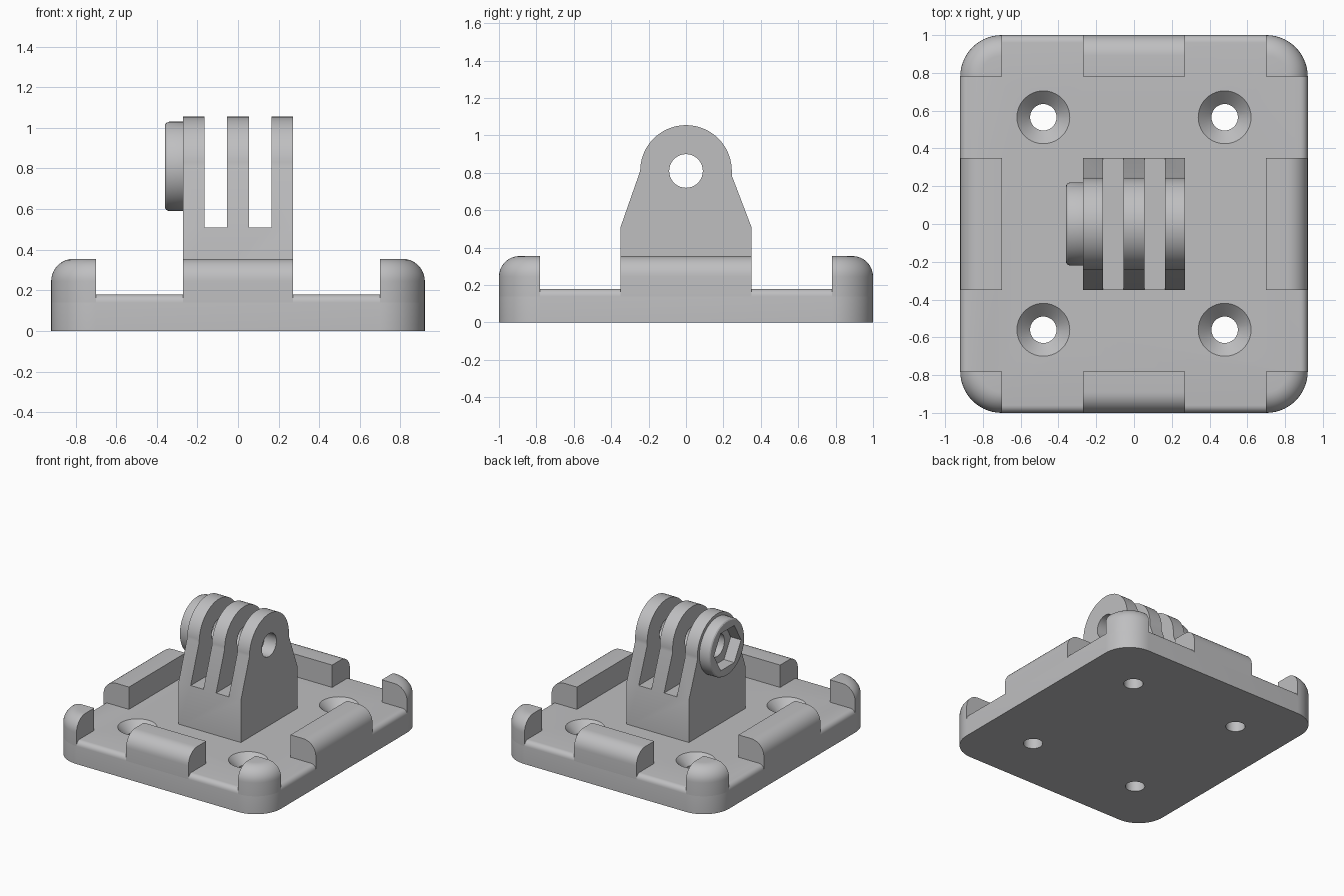
import bpy, bmesh, math
from mathutils import Matrix, Vector

if "Cube" in bpy.data.objects:
    bpy.data.objects.remove(bpy.data.objects["Cube"])

grey = bpy.data.materials.new("light_grey")
grey.diffuse_color = (0.52, 0.52, 0.53, 1)
grey.use_nodes = True
grey.node_tree.nodes["Principled BSDF"].inputs["Base Color"].default_value = grey.diffuse_color

HX, HY, R = 0.92, 1.0, 0.22      # plate half sizes and corner radius
LOW, HIGH = 0.18, 0.355          # plate and tab heights
PIVOT = 0.81                     # bolt height


def make(name, bm):
    bmesh.ops.remove_doubles(bm, verts=bm.verts, dist=1e-5)
    bmesh.ops.recalc_face_normals(bm, faces=bm.faces)
    me = bpy.data.meshes.new(name)
    bm.to_mesh(me)
    bm.free()
    ob = bpy.data.objects.new(name, me)
    bpy.context.collection.objects.link(ob)
    me.materials.append(grey)
    return ob


def arc(cx, cy, r, a0, a1, n):
    return [(cx + r * math.cos(math.radians(a0 + (a1 - a0) * i / n)),
             cy + r * math.sin(math.radians(a0 + (a1 - a0) * i / n))) for i in range(n + 1)]


def loft(name, rings):
    """Skin between closed rings of equal length and cap both ends."""
    bm = bmesh.new()
    rows = [[bm.verts.new(p) for p in ring] for ring in rings]
    n = len(rows[0])
    for a, b in zip(rows, rows[1:]):
        for i in range(n):
            j = (i + 1) % n
            bm.faces.new((a[i], a[j], b[j], b[i]))
    bm.faces.new(rows[0][::-1])
    bm.faces.new(rows[-1])
    return make(name, bm)


def prism_x(name, pts, x0, x1):
    return loft(name, [[(x, y, z) for y, z in pts] for x in (x0, x1)])


def circle(cx, cy, r, n, start=0):
    return arc(cx, cy, r, start, start + 360, n)[:-1]


def box(name, x0, x1, y0, y1, z0, z1):
    return prism_x(name, [(y0, z0), (y1, z0), (y1, z1), (y0, z1)], x0, x1)


def cut(ob, cutters):
    for c in cutters:
        m = ob.modifiers.new("cut", 'BOOLEAN')
        m.operation, m.solver, m.object = 'DIFFERENCE', 'EXACT', c
    dg = bpy.context.evaluated_depsgraph_get()
    me = bpy.data.meshes.new_from_object(ob.evaluated_get(dg))
    ob.modifiers.clear()
    ob.data = me
    for c in cutters:
        bpy.data.objects.remove(c)


# Base plate with softened top rim
def outline(inset, z):
    ring = []
    for sx, sy, a in ((1, 1, 0), (-1, 1, 90), (-1, -1, 180), (1, -1, 270)):
        ring += arc(sx * (HX - R), sy * (HY - R), R - inset, a, a + 90, 14)
    return [(x, y, z) for x, y in ring]


FIL = 0.04
rim = arc(-FIL, LOW - FIL, FIL, 0, 90, 6)
plate = loft("base_plate", [outline(0, 0)] + [outline(-x, z) for x, z in rim])

# Countersunk screw holes
holes = []
for sx in (-1, 1):
    for y in (-0.56, 0.565):
        prof = [(0.07, -0.1), (0.07, 0.11), (0.14, LOW), (0.14, LOW + 0.1)]
        holes.append(loft("screw_cutter", [[(px, py, z) for px, py in circle(sx * 0.48, y, r, 40)]
                                           for r, z in prof]))
cut(plate, holes)

# Retaining tabs share one rounded profile: distance from inner face, height
ROUND = 0.11
tab = [(0, LOW - FIL), (R, LOW - FIL)] + arc(R - ROUND, HIGH - ROUND, ROUND, 0, 90, 9) + [(0, HIGH)]

# Corner tabs: quarter turn of the profile
for sx in (-1, 1):
    for sy in (-1, 1):
        bm = bmesh.new()
        rows = []
        for i in range(15):
            a = math.radians(90 * i / 14)
            rows.append([bm.verts.new((sx * (HX - R + d * math.cos(a)),
                                       sy * (HY - R + d * math.sin(a)), z)) for d, z in tab])
        n = len(tab)
        for a, b in zip(rows, rows[1:]):
            for i in range(n - 1):
                bm.faces.new((a[i], a[i + 1], b[i + 1], b[i]))
        bm.faces.new(rows[0])
        bm.faces.new(rows[-1])
        bmesh.ops.remove_doubles(bm, verts=bm.verts, dist=1e-5)
        bmesh.ops.dissolve_degenerate(bm, edges=bm.edges, dist=1e-5)
        make("corner_tab", bm)

# Side tabs: straight run of the profile
for s in (-1, 1):
    loft("end_tab", [[(x, s * (HY - R + d), z) for d, z in tab] for x in (-0.27, 0.27)])
    loft("side_tab", [[(s * (HX - R + d), y, z) for d, z in tab] for y in (-0.35, 0.35)])

# Three-finger hinge mount
side = [(-0.35, LOW - 0.02), (0.35, LOW - 0.02), (0.35, 0.51), (0.245, 0.785)]
side += arc(0, PIVOT, 0.245, 0, 180, 36) + [(-0.35, 0.51)]
mount = prism_x("hinge_mount", side, -0.27, 0.27)
cut(mount, [box("slot_cutter", -0.165, -0.055, -1, 1, 0.51, 1.5),
            box("slot_cutter", 0.055, 0.165, -1, 1, 0.51, 1.5),
            prism_x("bolt_cutter", circle(0, PIVOT, 0.09, 40), -1, 1)])

# Nut holder with hexagonal pocket
boss_prof = [(-0.27, 0.22), (-0.34, 0.22), (-0.352, 0.215), (-0.358, 0.208), (-0.36, 0.2)]
boss = loft("nut_holder", [[(x, y, z) for y, z in circle(0, PIVOT, r, 56)] for x, r in boss_prof])
cut(boss, [prism_x("nut_cutter", circle(0, PIVOT, 0.168, 6), -0.5, -0.2)])

# Smooth shading with crisp edges
for ob in bpy.context.scene.objects:
    ob.select_set(True)
    bpy.context.view_layer.objects.active = ob
bpy.ops.object.shade_smooth_by_angle(angle=math.radians(25))
